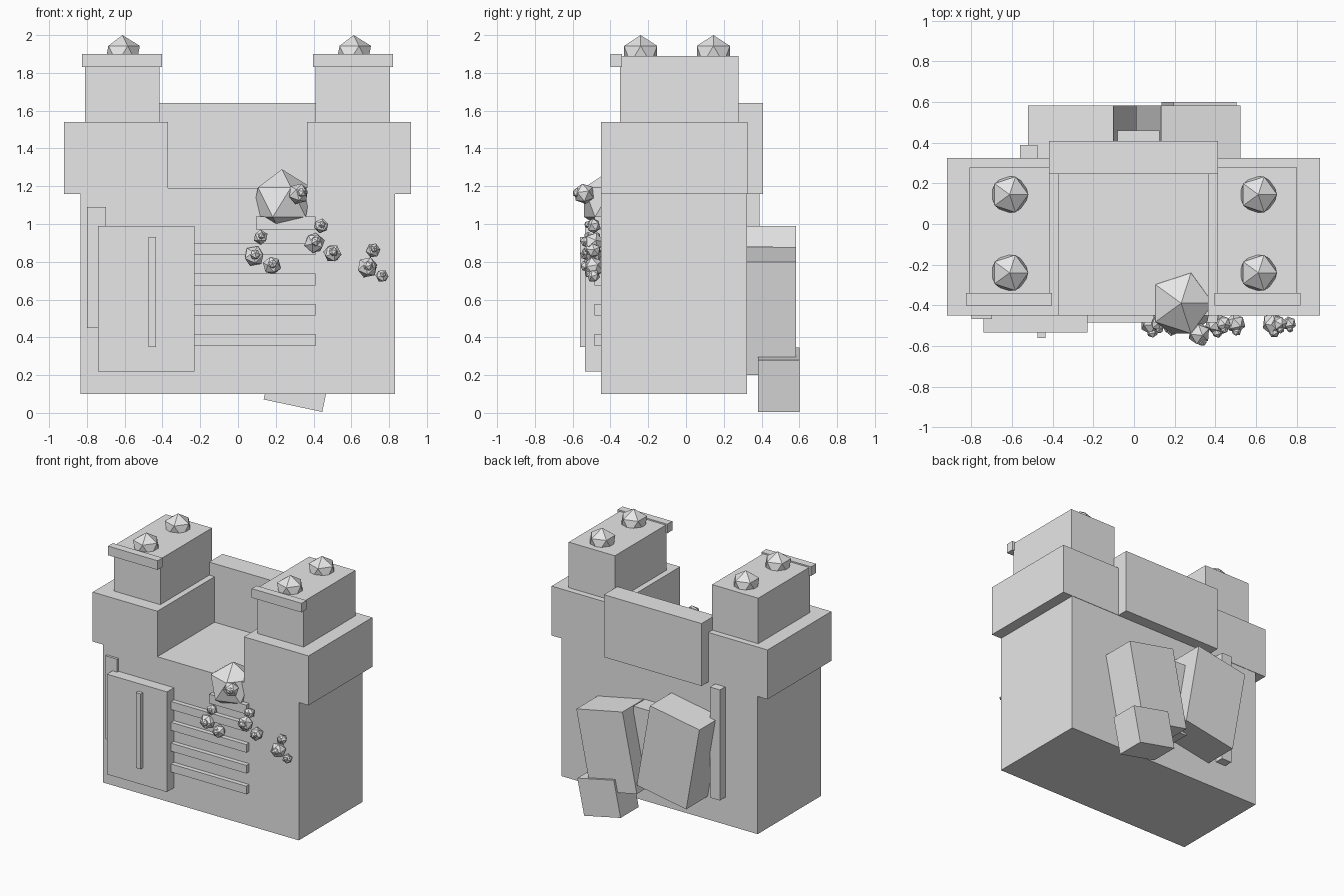
import bpy, math

grey = bpy.data.materials.new("stone_grey")
grey.diffuse_color = (0.8, 0.8, 0.8, 1)


def box(name, x, y, z):
    """Axis-aligned block given by its ranges."""
    bpy.ops.mesh.primitive_cube_add(size=1)
    o = bpy.context.object
    o.name = name
    o.location = [(a + b) / 2 for a, b in (x, y, z)]
    o.scale = [b - a for a, b in (x, y, z)]
    o.data.materials.append(grey)
    return o


def slab(name, cx, cz, w, h, y, tilt):
    """Block leaning sideways, tilt in degrees about the y axis."""
    o = box(name, (cx - w / 2, cx + w / 2), y, (cz - h / 2, cz + h / 2))
    o.rotation_euler.y = math.radians(tilt)
    return o


def stone(name, x, y, z, r, turn=0.0):
    """Twenty-sided rock."""
    bpy.ops.mesh.primitive_ico_sphere_add(subdivisions=1, radius=r, location=(x, y, z))
    o = bpy.context.object
    o.name = name
    o.rotation_euler = (turn * 0.5, turn * 0.3, turn)
    o.data.materials.append(grey)
    return o


# Main walls
box("body", (-0.835, 0.832), (-0.45, 0.322), (0.10, 1.19))
box("back_parapet", (-0.418, 0.413), (0.245, 0.408), (1.16, 1.64))

# Two towers with shoulders, front lips and roof stones
for side, s in (("left", -1), ("right", 1)):
    def span(a, b):
        return tuple(sorted((s * a - 0.003, s * b - 0.003)))
    box(side + "_shoulder", span(0.368, 0.918), (-0.45, 0.325), (1.16, 1.54))
    box(side + "_tower", span(0.413, 0.806), (-0.35, 0.278), (1.54, 1.89))
    box(side + "_tower_lip", span(0.40, 0.823), (-0.40, -0.34), (1.83, 1.90))
    for y in (-0.24, 0.145):
        stone(side + "_roof_stone", s * 0.612, y, 1.897, 0.103)

# Door with handle bar, side strip and ribs on the front
box("door", (-0.74, -0.23), (-0.535, -0.44), (0.22, 0.99))
box("door_bar", (-0.475, -0.435), (-0.562, -0.53), (0.35, 0.93))
box("front_strip", (-0.80, -0.70), (-0.468, -0.44), (0.45, 1.09))
for i in range(4):
    z = 0.355 + i * 0.16
    box("front_rib", (-0.24, 0.41), (-0.485, -0.44), (z, z + 0.062))
box("boulder_ledge", (0.095, 0.41), (-0.485, -0.44), (0.97, 1.04))

# Leaning slabs and strip on the back
slab("back_slab_right", 0.268, 0.54, 0.40, 0.61, (0.31, 0.582), 11.6)
slab("back_slab_left", -0.255, 0.633, 0.427, 0.65, (0.31, 0.582), -10)
slab("back_foot_block", 0.32, 0.175, 0.317, 0.28, (0.38, 0.60), 12)
box("back_plate", (-0.09, 0.125), (0.31, 0.46), (0.32, 0.88))
box("back_strip", (-0.56, -0.475), (0.31, 0.388), (0.31, 1.16))

# Boulder on the front edge
stone("boulder", 0.232, -0.39, 1.115, 0.175)

# Pebble clusters: x, z, radius
pebbles = [
    (0.12, 0.93, 0.04), (0.085, 0.83, 0.057), (0.18, 0.78, 0.05),
    (0.44, 0.99, 0.04), (0.405, 0.90, 0.057), (0.50, 0.845, 0.05),
    (0.715, 0.86, 0.04), (0.685, 0.77, 0.057), (0.763, 0.725, 0.036),
]
for i, (x, z, r) in enumerate(pebbles):
    stone("pebble", x, -0.49, z, r, i * 0.7)
    stone("pebble_bud", x + 0.005, -0.49 - r * 0.75, z + 0.008, r * 0.5, i * 0.9)
stone("boulder_pebble", 0.32, -0.54, 1.16, 0.057, 0.6)
stone("boulder_pebble_bud", 0.335, -0.575, 1.165, 0.027, 0.2)
